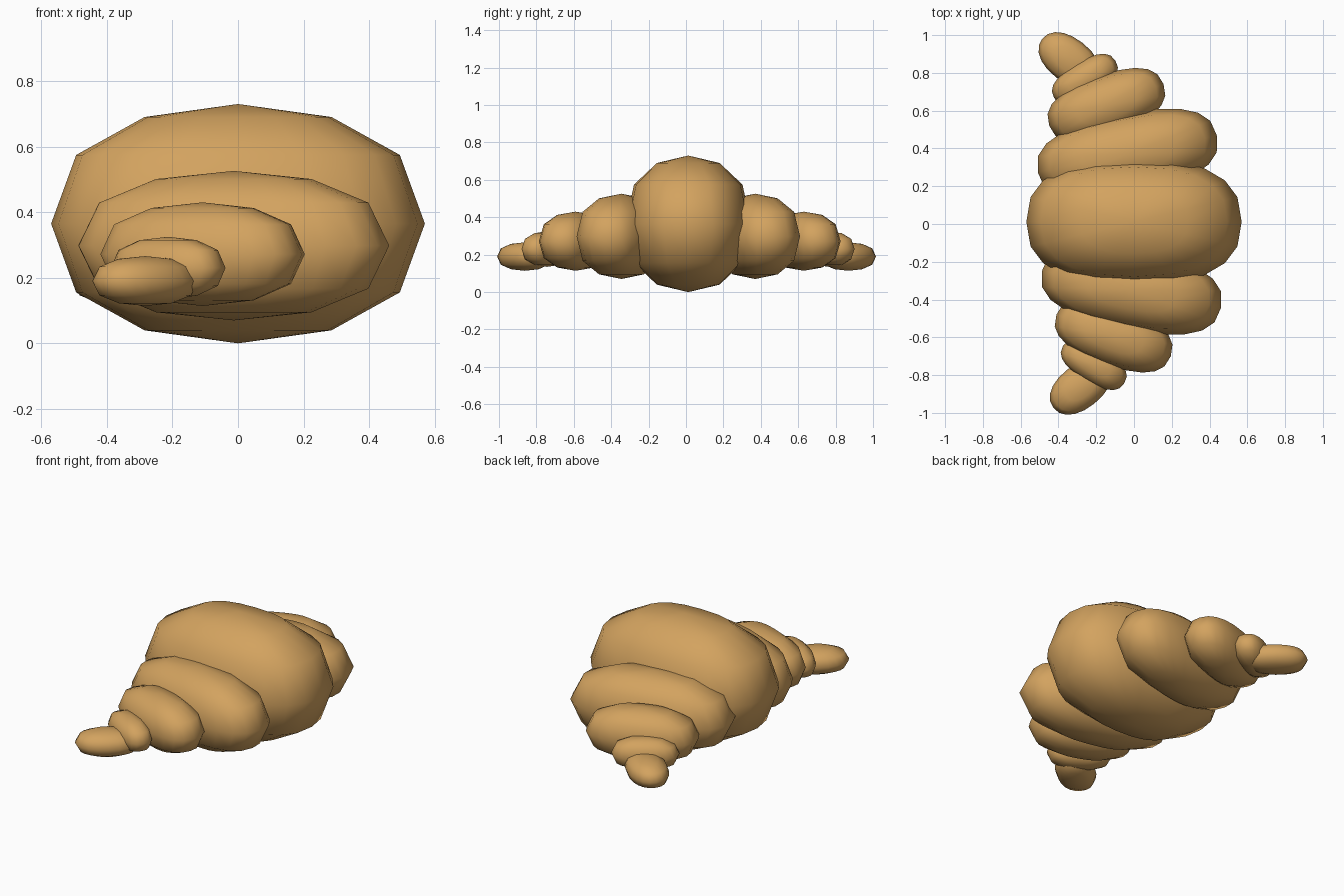
import bpy, bmesh, math
from mathutils import Matrix

if "Cube" in bpy.data.objects:
    bpy.data.objects.remove(bpy.data.objects["Cube"])

crust = bpy.data.materials.new("baked_crust")
crust.diffuse_color = (0.65, 0.365, 0.115, 1)
crust.use_nodes = True
crust.node_tree.nodes["Principled BSDF"].inputs["Base Color"].default_value = crust.diffuse_color


def boxier(v, power):
    return math.copysign(abs(v) ** power, v)


def lobe(name, centre, radii, turn, power=0.8):
    """Puffed dough roll: a coarse ellipsoid with slightly boxy sections."""
    bm = bmesh.new()
    bmesh.ops.create_uvsphere(bm, u_segments=20, v_segments=6, radius=1)
    for v in bm.verts:
        r = math.hypot(v.co.x, v.co.y)
        if r > 1e-4:
            v.co.x = boxier(v.co.x / r, power) * r
            v.co.y = boxier(v.co.y / r, power) * r
        if abs(v.co.z) > 1e-4:
            v.co.z = boxier(v.co.z, 0.8)
    bm.transform(Matrix.Rotation(math.radians(turn), 4, 'Z') @ Matrix.Diagonal((*radii, 1)))
    for f in bm.faces:
        f.smooth = True
    mesh = bpy.data.meshes.new(name)
    bm.to_mesh(mesh)
    bm.free()
    mesh.materials.append(crust)
    obj = bpy.data.objects.new(name, mesh)
    obj.location = centre
    bpy.context.collection.objects.link(obj)


# Large middle roll
lobe("middle_roll", (0, 0.012, 0.365), (0.57, 0.335, 0.365), 0)

# Shrinking rolls of both arms: name, front x, back x, front y, back y, z, radii, turn, power
arms = [
    ("inner_roll", -0.013, -0.035, -0.345, 0.37, 0.298, (0.484, 0.212, 0.228), 11.5, 0.78),
    ("outer_roll", -0.108, -0.146, -0.59, 0.63, 0.272, (0.322, 0.157, 0.158), 20, 0.8),
    ("small_roll", -0.213, -0.26, -0.743, 0.765, 0.23, (0.19, 0.094, 0.095), 31.5, 0.8),
    ("tip", -0.283, -0.343, -0.862, 0.868, 0.19, (0.182, 0.115, 0.076), 38, 0.92),
]
for name, fx, bx, fy, by, z, radii, turn, power in arms:
    # The tips point back along the crescent, opposite to the rolls' fan
    sign = 1 if name == "tip" else -1
    lobe("front_" + name, (fx, fy, z), radii, sign * turn, power)
    lobe("back_" + name, (bx, by, z), radii, -sign * turn, power)
